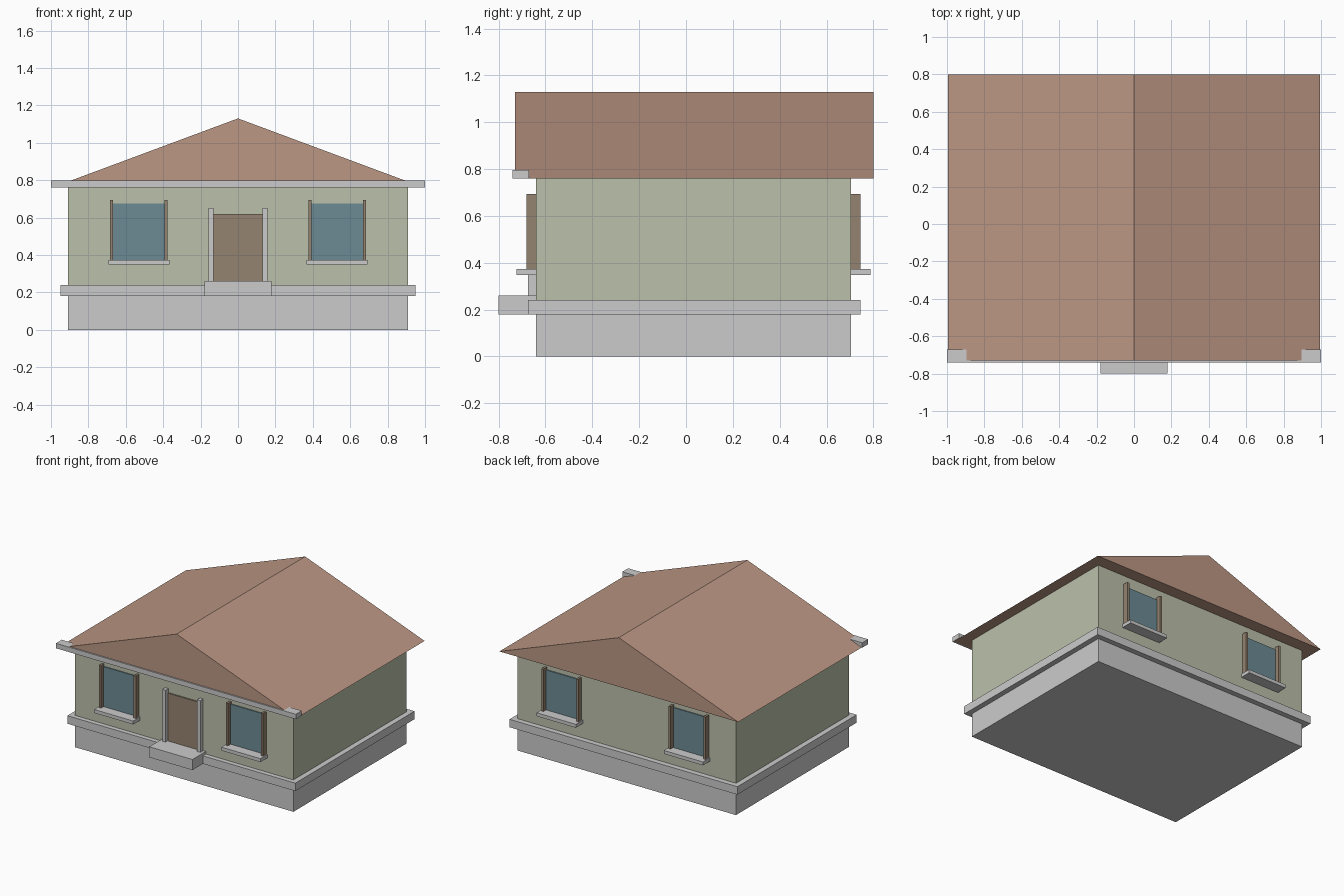
import bpy, bmesh

if "Cube" in bpy.data.objects:
    bpy.data.objects.remove(bpy.data.objects["Cube"])


def material(name, rgb):
    m = bpy.data.materials.new(name)
    m.diffuse_color = (*rgb, 1)
    m.use_nodes = True
    m.node_tree.nodes["Principled BSDF"].inputs["Base Color"].default_value = m.diffuse_color
    return m


WALL = material("wall_paint", (0.50, 0.53, 0.40))
ROOF = material("roof_tile", (0.50, 0.31, 0.23))
WOOD = material("wood", (0.30, 0.23, 0.16))
GLASS = material("glass", (0.15, 0.26, 0.30))


def finish(name, bm, mat):
    bmesh.ops.recalc_face_normals(bm, faces=bm.faces)
    mesh = bpy.data.meshes.new(name)
    bm.to_mesh(mesh)
    bm.free()
    if mat:
        mesh.materials.append(mat)
    ob = bpy.data.objects.new(name, mesh)
    bpy.context.collection.objects.link(ob)
    return ob


def box(name, xs, ys, zs, mat=None):
    bm = bmesh.new()
    bmesh.ops.create_cube(bm, size=1)
    for v in bm.verts:
        v.co = [r[0] + (c + 0.5) * (r[1] - r[0]) for r, c in zip((xs, ys, zs), v.co)]
    return finish(name, bm, mat)


# Base, ledge and walls
box("foundation", (-0.91, 0.91), (-0.64, 0.705), (0, 0.18))
box("ledge", (-0.95, 0.95), (-0.675, 0.745), (0.18, 0.24))
box("walls", (-0.91, 0.91), (-0.64, 0.705), (0.24, 0.76), WALL)

# Gable roof: triangular profile extruded along y
bm = bmesh.new()
face = bm.faces.new([bm.verts.new((x, -0.73, z)) for x, z in ((-0.995, 0.76), (0.995, 0.76), (0, 1.13))])
ext = bmesh.ops.extrude_face_region(bm, geom=[face], use_keep_orig=True)
verts = [g for g in ext["geom"] if isinstance(g, bmesh.types.BMVert)]
bmesh.ops.translate(bm, vec=(0, 1.53, 0), verts=verts)
finish("roof", bm, ROOF)
box("front_fascia", (-1, 1), (-0.74, -0.67), (0.76, 0.797))

# Door, jambs and step
box("door", (-0.13, 0.13), (-0.65, -0.63), (0.24, 0.62), WOOD)
box("door_step", (-0.18, 0.18), (-0.80, -0.64), (0.18, 0.26))
for side, s in (("left", -1), ("right", 1)):
    box(f"door_jamb_{side}", sorted((s * 0.132, s * 0.158)), (-0.675, -0.63), (0.24, 0.65))


# Window: pane, two side posts and a sill, projecting along d from the wall
def window(label, cx, wall, d):
    def out(depth):
        return sorted((wall - d * 0.005, wall + d * depth))
    box(f"{label}_pane", (cx - 0.14, cx + 0.14), out(0.008), (0.36, 0.675), GLASS)
    for side, s in (("left", -1), ("right", 1)):
        box(f"{label}_post_{side}", sorted((cx + s * 0.137, cx + s * 0.154)), out(0.04), (0.37, 0.693), WOOD)
    box(f"{label}_sill", (cx - 0.163, cx + 0.163), out(0.083), (0.348, 0.374))


for side, cx in (("left", -0.53), ("right", 0.53)):
    window(f"front_window_{side}", cx, -0.64, -1)
    window(f"back_window_{side}", cx, 0.705, 1)
